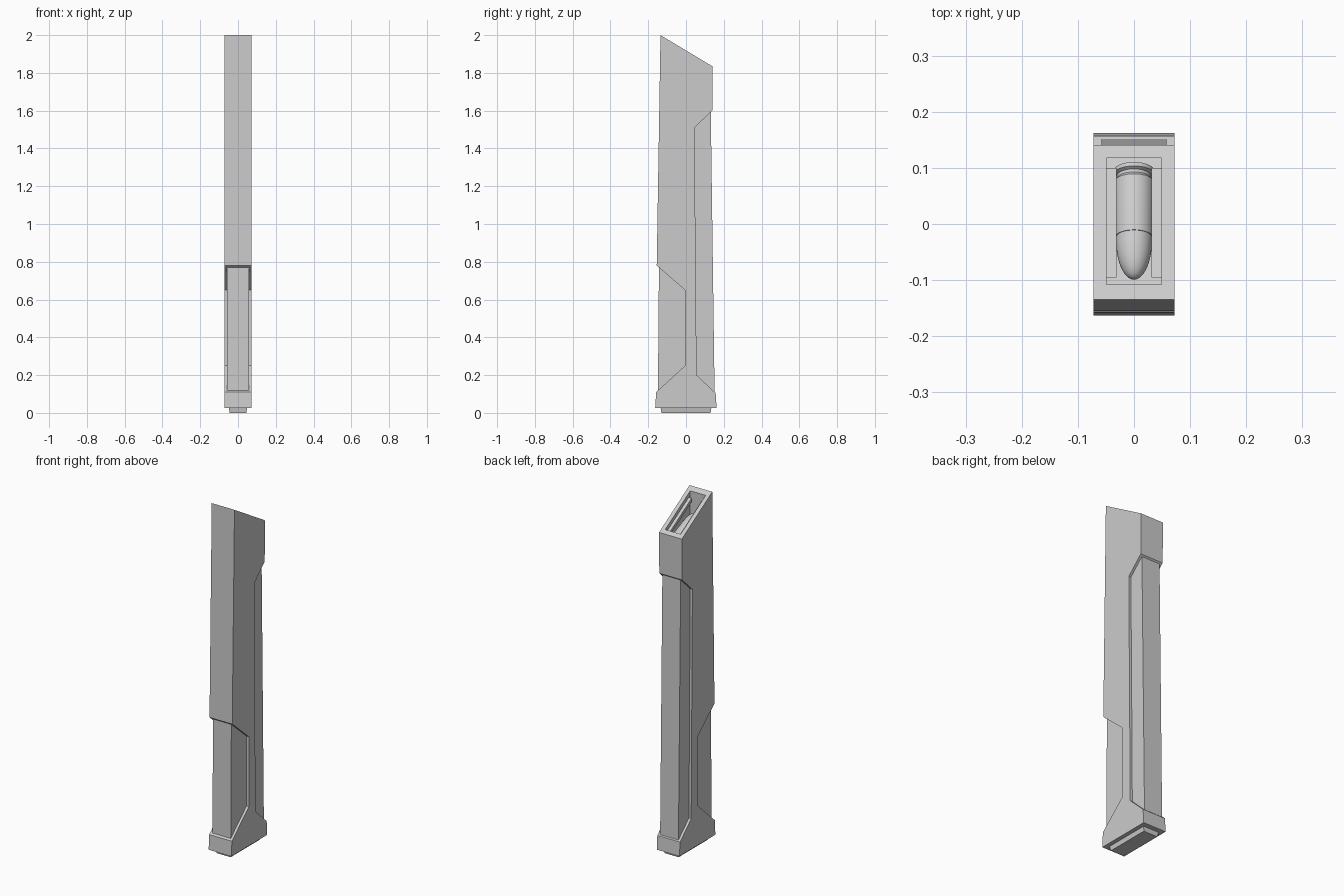
import bpy, bmesh, math
from mathutils import Matrix

if "Cube" in bpy.data.objects:
    bpy.data.objects.remove(bpy.data.objects["Cube"])


def prism(name, profile, x0, x1):
    """Extrude a (y, z) side profile from x0 to x1."""
    bm = bmesh.new()
    face = bm.faces.new([bm.verts.new((x0, y, z)) for y, z in profile])
    ext = bmesh.ops.extrude_face_region(bm, geom=[face])
    moved = [v for v in ext["geom"] if isinstance(v, bmesh.types.BMVert)]
    bmesh.ops.translate(bm, verts=moved, vec=(x1 - x0, 0, 0))
    bmesh.ops.recalc_face_normals(bm, faces=bm.faces)
    return finish(name, bm)


def finish(name, bm):
    mesh = bpy.data.meshes.new(name)
    bm.to_mesh(mesh)
    bm.free()
    obj = bpy.data.objects.new(name, mesh)
    bpy.context.collection.objects.link(obj)
    return obj


def rim(y, drop=0.0):
    """Point on the slanted top plane, lowered by drop."""
    return (y, 1.919 - 0.6 * y - drop)


# Outer shell with front and rear side cut-outs
shell = prism("outer_shell", [
    rim(-0.135), rim(0.141), (0.139, 1.6), (0.045, 1.51), (0.056, 0.2),
    (0.157, 0.105), (0.162, 0.025), (-0.163, 0.025), (-0.158, 0.11),
    (-0.005, 0.25), (-0.005, 0.65), (-0.155, 0.78)], -0.072, 0.072)

# Open well in the top of the shell
cutter = prism("well_cutter", [
    (-0.108, 2.2), (0.118, 2.2), rim(0.118, 0.21), rim(-0.108, 0.21)], -0.049, 0.049)
cutter.hide_render = True
mod = shell.modifiers.new("well", "BOOLEAN")
mod.operation = "DIFFERENCE"
mod.solver = "EXACT"
mod.object = cutter
bpy.context.view_layer.objects.active = shell
bpy.ops.object.modifier_apply(modifier="well")
bpy.data.objects.remove(cutter)

# Narrower core exposed by the cut-outs
prism("inner_core", [
    (0.131, 1.61), (0.152, 0.06), (-0.149, 0.06), (-0.143, 0.8), (0.0, 1.61)],
    -0.058, 0.058)

# Feed lips along both sides of the well
for side, label in ((1, "right"), (-1, "left")):
    prism("feed_lip_" + label, [
        rim(-0.095, 0.025), rim(0.1, 0.025), rim(0.1, 0.045), rim(-0.095, 0.045)],
        side * 0.031, side * 0.05)

# Chamfered floor plate
bm = bmesh.new()
bmesh.ops.create_cube(bm, size=1, matrix=Matrix.Translation((0, 0, 0.015))
                      @ Matrix.Diagonal((0.1, 0.27, 0.03, 1)))
for v in bm.verts:
    if v.co.z < 0.01:
        v.co.x *= 0.88
        v.co.y *= 0.96
finish("floor_plate", bm)

# Cartridge, turned around its axis: rim, groove, case and rounded nose
profile = [(0, -0.105), (0.036, -0.105), (0.037, -0.103), (0.037, -0.097),
           (0.031, -0.094), (0.031, -0.088), (0.036, -0.082), (0.034, 0.027),
           (0.0325, 0.027)]
profile += [(0.0325 * math.cos(t), 0.03 + 0.078 * math.sin(t))
            for t in (i * math.pi / 16 for i in range(8))] + [(0, 0.108)]
bm = bmesh.new()
verts = [bm.verts.new((r, 0, s)) for r, s in profile]
edges = [bm.edges.new(pair) for pair in zip(verts, verts[1:])]
bmesh.ops.spin(bm, geom=verts + edges, cent=(0, 0, 0), axis=(0, 0, 1),
               angle=2 * math.pi, steps=32)
bmesh.ops.remove_doubles(bm, verts=bm.verts, dist=1e-5)
bmesh.ops.recalc_face_normals(bm, faces=bm.faces)
bm.transform(Matrix.Translation((0, 0, 1.825)) @ Matrix.Rotation(math.radians(65), 4, "X"))
cartridge = finish("cartridge", bm)
bpy.ops.object.select_all(action="DESELECT")
cartridge.select_set(True)
bpy.context.view_layer.objects.active = cartridge
bpy.ops.object.shade_smooth_by_angle(angle=math.radians(30))
